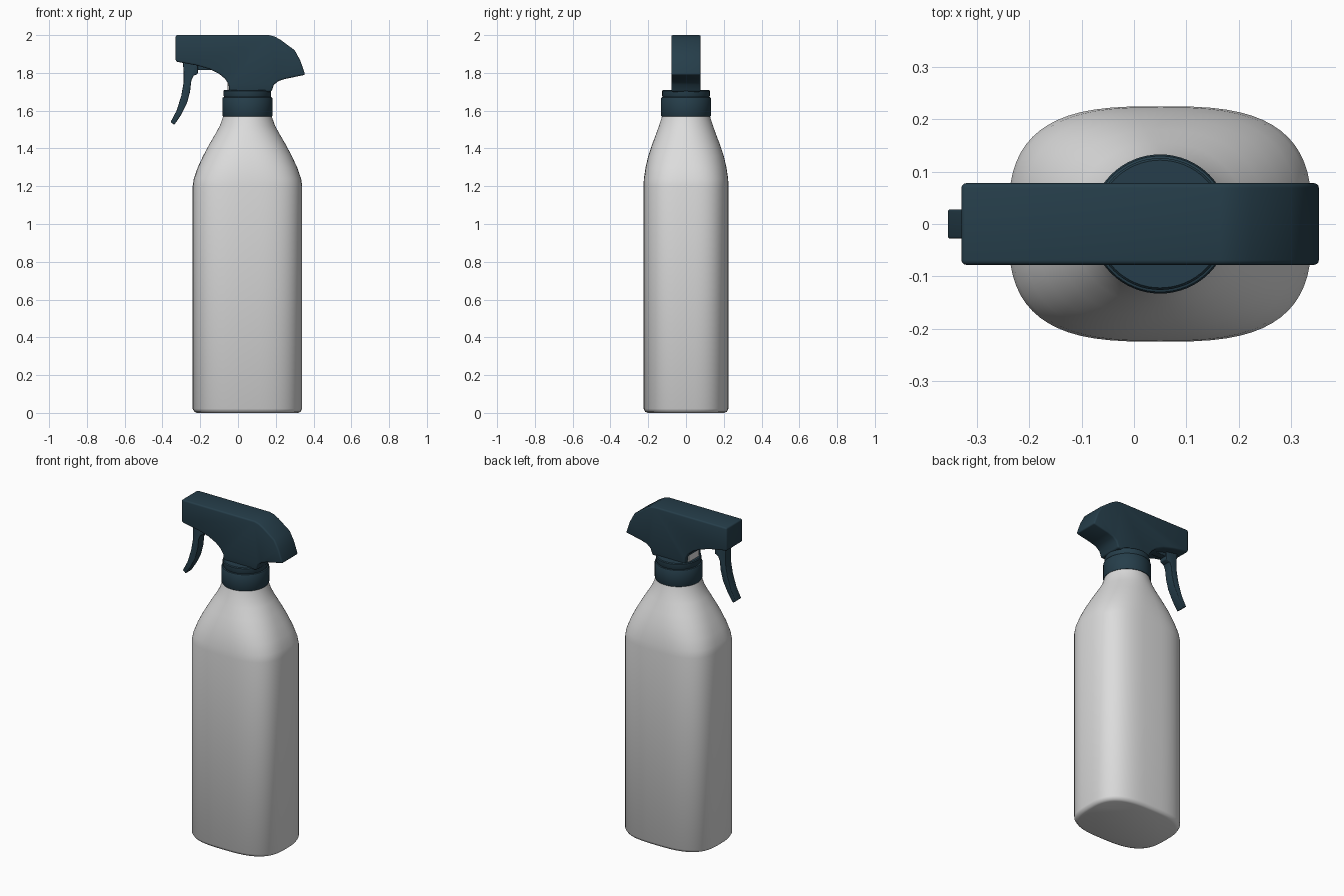
import bpy, bmesh, math

cube = bpy.data.objects.get("Cube")
if cube:
    bpy.data.objects.remove(cube, do_unlink=True)

CX = 0.05  # bottle axis


def material(name, rgb):
    m = bpy.data.materials.new(name)
    m.use_nodes = True
    m.diffuse_color = (*rgb, 1)
    node = next(n for n in m.node_tree.nodes if n.type == 'BSDF_PRINCIPLED')
    node.inputs["Base Color"].default_value = (*rgb, 1)
    return m


white = material("white plastic", (0.72, 0.72, 0.72))
teal = material("dark teal plastic", (0.019, 0.048, 0.069))


def finish(name, bm, mat, bevel=0, angle=35):
    bmesh.ops.recalc_face_normals(bm, faces=bm.faces)
    mesh = bpy.data.meshes.new(name)
    bm.to_mesh(mesh)
    bm.free()
    mesh.materials.append(mat)
    ob = bpy.data.objects.new(name, mesh)
    bpy.context.collection.objects.link(ob)
    bpy.ops.object.select_all(action='DESELECT')
    ob.select_set(True)
    bpy.context.view_layer.objects.active = ob
    if bevel:
        mod = ob.modifiers.new("soft edges", 'BEVEL')
        mod.width = bevel
        mod.segments = 3
        mod.limit_method = 'ANGLE'
        mod.angle_limit = math.radians(40)
        bpy.ops.object.modifier_apply(modifier=mod.name)
    bpy.ops.object.shade_smooth_by_angle(angle=math.radians(angle))
    return ob


def loft(name, rings, mat, count=64, angle=35):
    """Stack of superellipse rings: (z, half width, half depth, exponent)."""
    bm = bmesh.new()
    loops = []
    for z, a, b, n in rings:
        loop = []
        for i in range(count):
            t = math.tau * i / count
            c, s = math.cos(t), math.sin(t)
            x = math.copysign(abs(c) ** (2 / n), c) * a
            y = math.copysign(abs(s) ** (2 / n), s) * b
            loop.append(bm.verts.new((CX + x, y, z)))
        loops.append(loop)
    for lo, hi in zip(loops, loops[1:]):
        for i in range(count):
            j = (i + 1) % count
            bm.faces.new((lo[i], lo[j], hi[j], hi[i]))
    bm.faces.new(loops[0])
    bm.faces.new(loops[-1])
    return finish(name, bm, mat, angle=angle)


def extrude_profile(name, points, half, mat, bevel):
    """Side profile in x and z, given thickness along y."""
    bm = bmesh.new()
    face = bm.faces.new([bm.verts.new((x, -half, z)) for x, z in points])
    new = bmesh.ops.extrude_face_region(bm, geom=[face])["geom"]
    bmesh.ops.translate(bm, vec=(0, 2 * half, 0),
                        verts=[v for v in new if isinstance(v, bmesh.types.BMVert)])
    return finish(name, bm, mat, bevel)


# Bottle body with rounded base, shoulder and round neck
loft("bottle", [
    (0, 0.268, 0.203, 3), (0.006, 0.281, 0.216, 3), (0.022, 0.29, 0.225, 3),
    (1.2, 0.29, 0.225, 3), (1.24, 0.284, 0.223, 2.9), (1.3, 0.263, 0.214, 2.7),
    (1.36, 0.235, 0.2, 2.5), (1.42, 0.203, 0.18, 2.3), (1.48, 0.168, 0.157, 2.1),
    (1.52, 0.146, 0.143, 2), (1.56, 0.132, 0.13, 2), (1.6, 0.12, 0.12, 2)],
    white, angle=50)

# Screw collar with a narrower top ring
loft("collar", [(z, r, r, 2) for z, r in (
    (1.57, 0.13), (1.575, 0.133), (1.665, 0.133), (1.67, 0.13),
    (1.672, 0.123), (1.678, 0.126), (1.705, 0.126), (1.71, 0.122))], teal)

# Spray head
extrude_profile("spray_head", [
    (-0.33, 2), (0.165, 2), (0.195, 1.992), (0.225, 1.975), (0.3, 1.92),
    (0.33, 1.865), (0.356, 1.79), (0.25, 1.768), (0.215, 1.757), (0.19, 1.737),
    (0.177, 1.7), (-0.045, 1.7), (-0.05, 1.74), (-0.068, 1.768), (-0.1, 1.795),
    (-0.15, 1.82), (-0.22, 1.84), (-0.33, 1.86)], 0.078, teal, 0.009)

# Trigger lever
extrude_profile("trigger", [
    (-0.292, 1.87), (-0.288, 1.8), (-0.288, 1.75), (-0.3, 1.68), (-0.325, 1.6),
    (-0.357, 1.54), (-0.337, 1.525), (-0.3, 1.58), (-0.27, 1.64), (-0.254, 1.7),
    (-0.247, 1.76), (-0.235, 1.785), (-0.213, 1.795), (-0.213, 1.87)],
    0.028, teal, 0.004)

# Pump rod from trigger into the head
extrude_profile("pump_rod", [(-0.23, 1.86), (-0.23, 1.815), (-0.05, 1.815),
                             (-0.05, 1.86)], 0.02, teal, 0.004)

# White pump housing behind the stem
extrude_profile("pump_housing", [(-0.056, 1.77), (-0.056, 1.69), (0.1, 1.69),
                                 (0.1, 1.77)], 0.05, white, 0.004)
